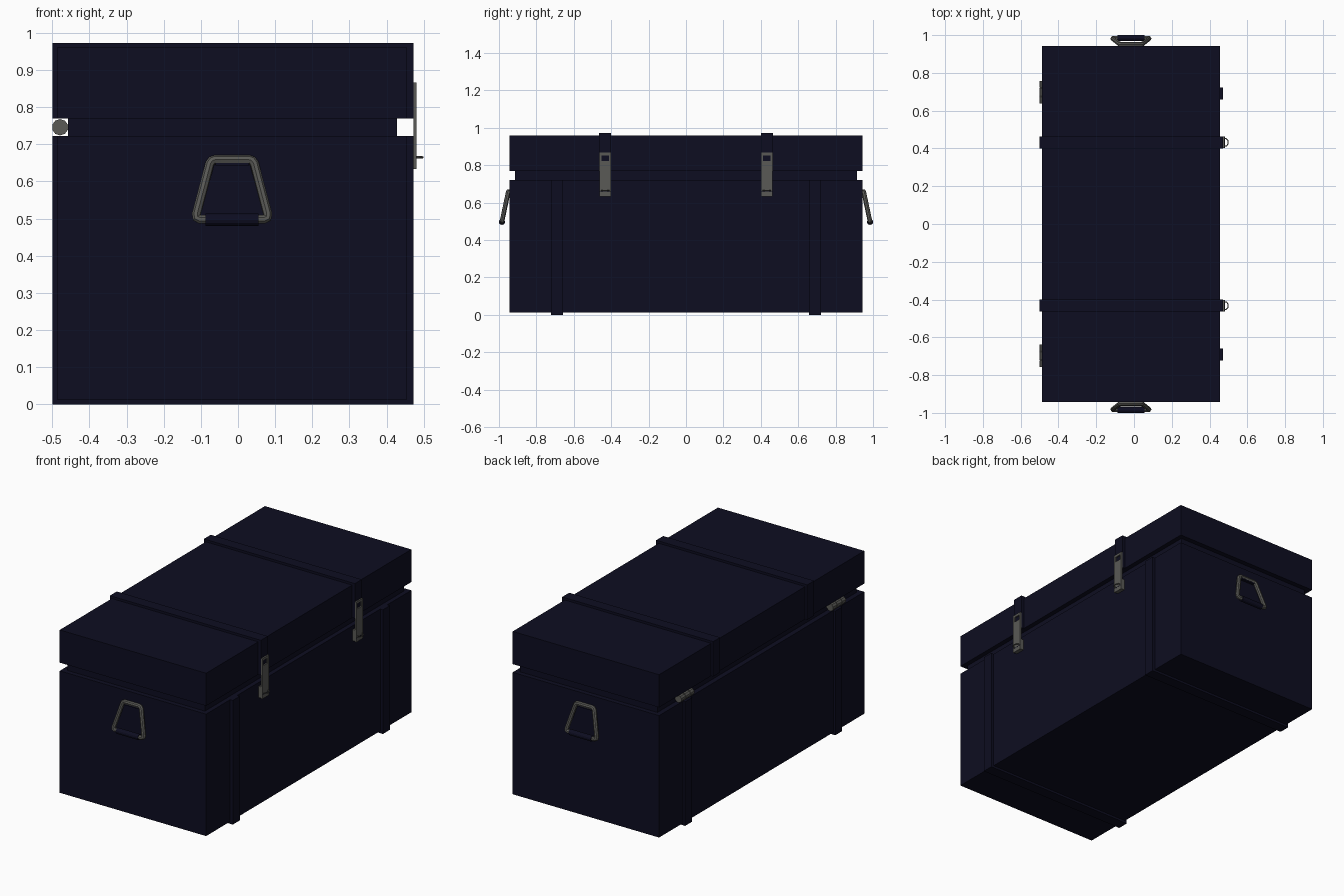
import bpy, bmesh, math
from mathutils import Vector, Matrix

if "Cube" in bpy.data.objects:
    bpy.data.objects.remove(bpy.data.objects["Cube"])


def material(name, rgb):
    m = bpy.data.materials.new(name)
    m.diffuse_color = (*rgb, 1)
    m.use_nodes = True
    m.node_tree.nodes["Principled BSDF"].inputs["Base Color"].default_value = m.diffuse_color
    return m


NAVY = material("dark navy paint", (0.004, 0.004, 0.015))
METAL = material("grey metal", (0.1, 0.1, 0.092))
CX = -0.016  # middle of the chest body in x


def finish(name, bm, mat):
    bmesh.ops.recalc_face_normals(bm, faces=bm.faces)
    me = bpy.data.meshes.new(name)
    bm.to_mesh(me)
    bm.free()
    me.materials.append(mat)
    ob = bpy.data.objects.new(name, me)
    bpy.context.collection.objects.link(ob)
    return ob


def boxes(name, mat, *bounds):
    """One object from boxes given as (x0, x1, y0, y1, z0, z1)."""
    bm = bmesh.new()
    for x0, x1, y0, y1, z0, z1 in bounds:
        mid = Vector((x0 + x1, y0 + y1, z0 + z1)) / 2
        size = Matrix.Diagonal((x1 - x0, y1 - y0, z1 - z0, 1))
        bmesh.ops.create_cube(bm, size=1, matrix=Matrix.Translation(mid) @ size)
    return finish(name, bm, mat)


def cylinder(name, mat, axis, parts, sides):
    """Coaxial cylinders; parts are (centre, radius, length)."""
    bm = bmesh.new()
    turn = Vector((0, 0, 1)).rotation_difference(Vector(axis)).to_matrix().to_4x4()
    for c, r, length in parts:
        bmesh.ops.create_cone(bm, cap_ends=True, segments=sides, radius1=r, radius2=r,
                              depth=length, matrix=Matrix.Translation(c) @ turn)
    return finish(name, bm, mat)


def tube(name, mat, points, radius, closed):
    cu = bpy.data.curves.new(name, 'CURVE')
    cu.dimensions = '3D'
    cu.bevel_depth = radius
    cu.bevel_resolution = 2
    cu.use_fill_caps = True
    sp = cu.splines.new('POLY')
    sp.points.add(len(points) - 1)
    for p, co in zip(sp.points, points):
        p.co = (*co, 1)
    sp.use_cyclic_u = closed
    cu.materials.append(mat)
    ob = bpy.data.objects.new(name, cu)
    bpy.context.collection.objects.link(ob)
    bpy.ops.object.select_all(action='DESELECT')
    ob.select_set(True)
    bpy.context.view_layer.objects.active = ob
    bpy.ops.object.convert(target='MESH')
    bpy.ops.object.shade_smooth_by_angle()


# Chest body, recessed seam and lid
boxes("body", NAVY, (-0.487, 0.455, -0.943, 0.943, 0.013, 0.722))
boxes("seam", NAVY, (-0.457, 0.428, -0.915, 0.915, 0.70, 0.79))
boxes("lid", NAVY, (-0.487, 0.455, -0.943, 0.943, 0.77, 0.96))

for s, side in ((-1, "front"), (1, "back")):
    # Straps around the body bottom and the lid top
    y = 0.69 * s
    boxes(side + "_body_strap", NAVY,
          (-0.5, 0.472, y - 0.032, y + 0.032, 0, 0.013),
          (-0.5, -0.487, y - 0.032, y + 0.032, 0.013, 0.722),
          (0.455, 0.472, y - 0.032, y + 0.032, 0.013, 0.722))
    yl = 0.432 * s
    boxes(side + "_lid_strap", NAVY,
          (-0.5, 0.472, yl - 0.032, yl + 0.032, 0.96, 0.973),
          (-0.5, -0.487, yl - 0.032, yl + 0.032, 0.77, 0.96),
          (0.455, 0.472, yl - 0.032, yl + 0.032, 0.77, 0.96))

    # Hinge barrel with thicker end knuckles
    yh = 0.697 * s
    cylinder(side + "_hinge", METAL, (0, 1, 0),
             [(Vector((-0.479, yh + d, 0.746)), r, l) for d, r, l in
              ((0, 0.019, 0.118), (-0.043, 0.022, 0.032), (0, 0.022, 0.036),
               (0.043, 0.022, 0.032))], 10)

    # Latch: slotted hasp plate, catch behind it, staple ring
    boxes(side + "_latch", METAL,
          (0.472, 0.48, yl - 0.03, yl + 0.03, 0.633, 0.823),
          (0.472, 0.48, yl - 0.03, yl + 0.03, 0.853, 0.867),
          (0.472, 0.48, yl - 0.03, yl - 0.019, 0.823, 0.853),
          (0.472, 0.48, yl + 0.019, yl + 0.03, 0.823, 0.853),
          (0.45, 0.472, yl - 0.028, yl + 0.028, 0.635, 0.7))
    boxes(side + "_latch_slit", NAVY,
          (0.479, 0.481, yl - 0.03, yl + 0.03, 0.656, 0.659))
    tube(side + "_staple", METAL,
         [(0.474, yl - 0.02, 0.665), (0.488, yl - 0.02, 0.665), (0.497, yl - 0.01, 0.665),
          (0.497, yl + 0.01, 0.665), (0.488, yl + 0.02, 0.665), (0.474, yl + 0.02, 0.665)],
         0.003, False)

    # Trapezoid carrying handle leaning outwards, with grip and mount
    half = [(0.045, 0.659), (0.054, 0.656), (0.06, 0.648),
            (0.096, 0.512), (0.095, 0.502), (0.086, 0.498)]
    outline = half + [(-x, z) for x, z in reversed(half)]
    tube(side + "_handle", METAL,
         [(CX + x, s * (0.95 + 0.034 * (0.659 - z) / 0.161), z) for x, z in outline],
         0.0125, True)
    cylinder(side + "_handle_grip", NAVY, (1, 0, 0),
             [(Vector((CX, s * 0.984, 0.497)), 0.0165, 0.142)], 12)
    boxes(side + "_handle_mount", NAVY,
          (CX - 0.045, CX + 0.045, s * 0.95 - 0.008, s * 0.95 + 0.008, 0.643, 0.662))
